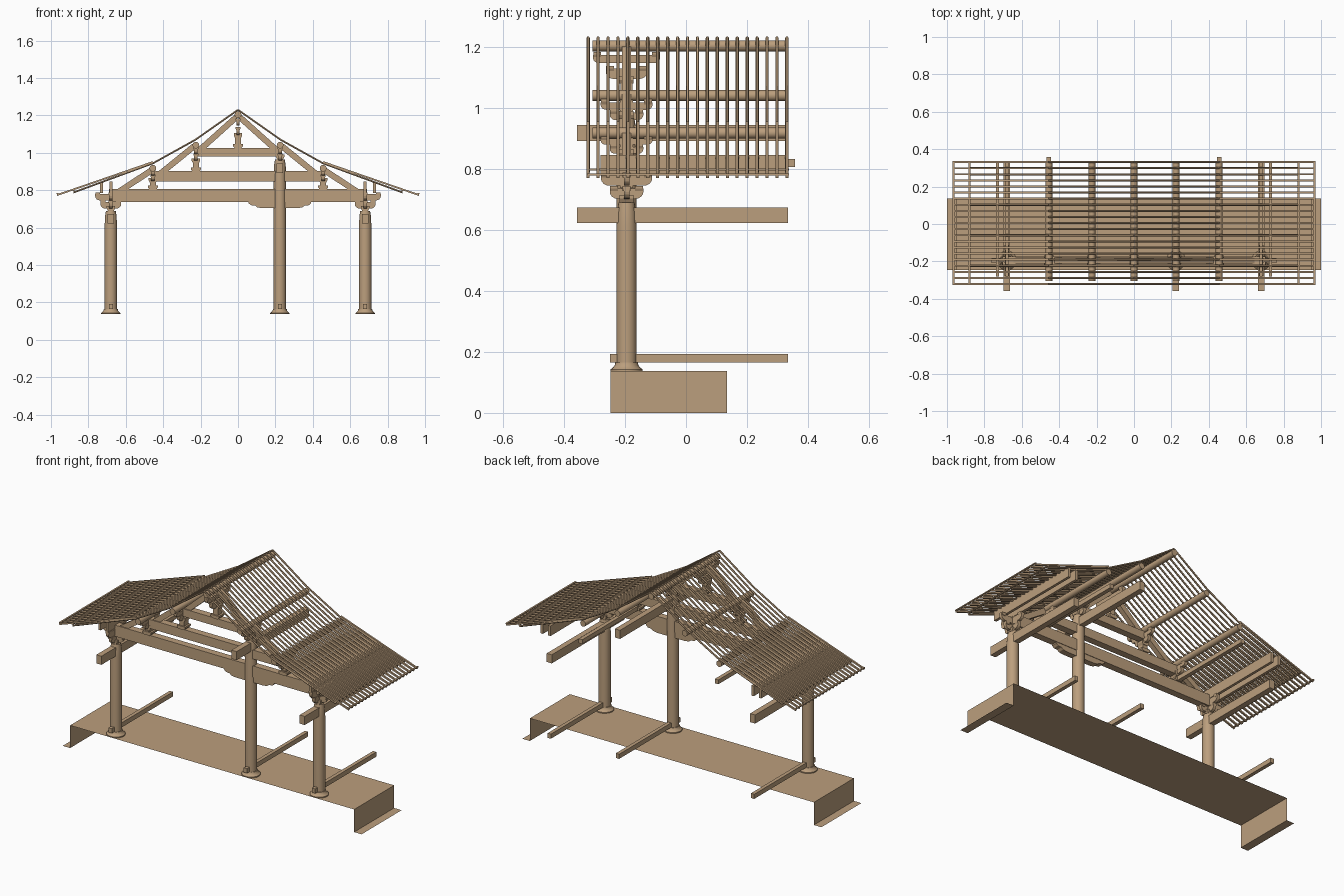
import bpy, bmesh, math
from mathutils import Vector

if "Cube" in bpy.data.objects:
    bpy.data.objects.remove(bpy.data.objects["Cube"])

wood = bpy.data.materials.new("tan wood")
wood.use_nodes = True
TAN = (0.50, 0.345, 0.205, 1)
wood.diffuse_color = TAN
wood.node_tree.nodes["Principled BSDF"].inputs["Base Color"].default_value = TAN

FRAME_Y = -0.195          # plane of the columns and truss
BACK_Y = 0.335            # where the long timbers end
SIDES = ((1, "left"), (-1, "right"))


def finish(name, bm, smooth=False):
    mesh = bpy.data.meshes.new(name)
    bmesh.ops.recalc_face_normals(bm, faces=bm.faces)
    bm.to_mesh(mesh)
    bm.free()
    mesh.materials.append(wood)
    ob = bpy.data.objects.new(name, mesh)
    bpy.context.collection.objects.link(ob)
    if smooth:
        bpy.ops.object.select_all(action='DESELECT')
        ob.select_set(True)
        bpy.context.view_layer.objects.active = ob
        bpy.ops.object.shade_smooth_by_angle(angle=math.radians(35))
    return ob


def add_box(bm, x0, x1, y0, y1, z0, z1):
    vs = bmesh.ops.create_cube(bm, size=1)["verts"]
    for v in vs:
        v.co = Vector((x1 if v.co.x > 0 else x0, y1 if v.co.y > 0 else y0,
                       z1 if v.co.z > 0 else z0))


def box(name, *bounds):
    bm = bmesh.new()
    add_box(bm, *bounds)
    return finish(name, bm)


def add_prism(bm, pts, centre, thick, along):
    """Extrude a (u, z) profile; u runs along x or y."""
    cx, cy, cz = centre
    place = ((lambda u, z: (cx + u, cy - thick / 2, cz + z)) if along == "x"
             else (lambda u, z: (cx - thick / 2, cy + u, cz + z)))
    face = bm.faces.new([bm.verts.new(place(u, z)) for u, z in pts])
    new = bmesh.ops.extrude_face_region(bm, geom=[face])["geom"]
    shift = Vector((0, thick, 0)) if along == "x" else Vector((thick, 0, 0))
    bmesh.ops.translate(bm, vec=shift, verts=[g for g in new if isinstance(g, bmesh.types.BMVert)])


def add_sloped(bm, a, b, y, thick, high):
    """Square timber between two (x, z) points."""
    d = (Vector(b) - Vector(a)).normalized()
    n = Vector((-d.y, d.x)) * high / 2
    a, b = Vector(a), Vector(b)
    add_prism(bm, [a - n, b - n, b + n, a + n], (0, y, 0), thick, "x")


def lathe(name, profile, x, y, seg=20):
    bm = bmesh.new()
    rings = [[bm.verts.new((x + r * math.cos(2 * math.pi * i / seg),
                            y + r * math.sin(2 * math.pi * i / seg), z))
              for i in range(seg)] for r, z in profile]
    for lo, hi in zip(rings, rings[1:]):
        for i in range(seg):
            j = (i + 1) % seg
            bm.faces.new((lo[i], lo[j], hi[j], hi[i]))
    bm.faces.new(rings[0])
    bm.faces.new(rings[-1])
    return finish(name, bm, True)


def round_beam(name, x, z, r, y0, y1):
    bm = bmesh.new()
    vs = bmesh.ops.create_cone(bm, cap_ends=True, segments=16, radius1=r, radius2=r,
                               depth=y1 - y0)["verts"]
    for v in vs:
        v.co = Vector((x + v.co.x, (y0 + y1) / 2 + v.co.z, z + v.co.y))
    return finish(name, bm, True)


def add_block(bm, x, y, z, w, h):
    """Bearing block: square top on a tapered foot."""
    pts = [(-w * .35, 0), (w * .35, 0), (w * .5, h * .5), (w * .5, h), (-w * .5, h), (-w * .5, h * .5)]
    add_prism(bm, pts, (x, y, z), w, "x")


def add_arm(bm, x, y, z, half, h, thick, along):
    """Boat-shaped bracket arm with curved lower corners."""
    curve = [(half - h * .8 * (1 - math.sin(t * math.pi / 8)), h * .65 * (1 - math.cos(t * math.pi / 8)))
             for t in range(5)]
    right = curve + [(half, h)]
    add_prism(bm, right + [(-u, v) for u, v in reversed(right)], (x, y, z), thick, along)


def bracket(name, x, foot, base, tiers, axes="y"):
    """Post, block and stacked arms; a tier is (z, half length, height)."""
    bm = bmesh.new()
    y = FRAME_Y
    if base > foot:
        add_box(bm, x - .016, x + .016, y - .02, y + .02, foot, base)
        add_block(bm, x, y, foot, .055, .02)
    add_block(bm, x, y, base, .045, .025)
    for z, half, h in tiers:
        for along in axes:
            add_arm(bm, x, y, z, half, h, .018, along)
            for s in (-1, 0, 1):
                u = s * (half - .014)
                px, py = (x + u, y) if along == "x" else (x, y + u)
                add_block(bm, px, py, z + h * .75, .026, .017)
    return finish(name, bm)


# Platform: a thin folded sheet with upright ends and small ground flanges
bm = bmesh.new()
fold = [(-1, 0), (-.95, 0), (-.95, .137), (.95, .137), (.95, 0), (1, 0)]
rows = [[bm.verts.new((x, y, z)) for x, z in fold] for y in (-.247, .135)]
for i in range(len(fold) - 1):
    bm.faces.new((rows[0][i], rows[0][i + 1], rows[1][i + 1], rows[1][i]))
finish("platform", bm)

# Columns with stone bases, floor rails and head beams
COLUMNS = (("left", .68, .69), ("right", -.68, .69), ("middle", .224, .965))
for label, x, top in COLUMNS:
    lathe(label + "_column_base", [(.052, .137), (.052, .143), (.046, .148), (.039, .156), (.037, .165)],
          x, FRAME_Y)
    lathe(label + "_column", [(.033, .16), (.033, top - .08), (.031, top - .03), (.026, top)], x, FRAME_Y)
    box(label + "_floor_rail", x - .011, x + .011, -.25, BACK_Y, .165, .193)
    box(label + "_head_beam", x - .017, x + .017, -.358, BACK_Y, top - .068 - (.005 if top > .9 else 0),
        top - .016 - (.005 if top > .9 else 0))

# Truss: three cross beams, each shorter than the one below
for label, x0, x1, z0, z1 in (("lower", -.69, .69, .738, .806), ("middle", -.46, .46, .848, .902),
                              ("upper", -.235, .235, .98, 1.027)):
    box(label + "_cross_beam", x0, x1, FRAME_Y - .021, FRAME_Y + .021, z0, z1)

# Stepped support under the lower cross beam, at the middle column
half = [(.09, 0), (.12, .004), (.132, .014), (.155, .016), (.167, .026), (.167, .04)]
bm = bmesh.new()
add_prism(bm, half + [(-u, v) for u, v in reversed(half)], (.224, FRAME_Y, .704), .036, "x")
finish("beam_corbel", bm)

# Diagonal struts
bm = bmesh.new()
for s, _ in SIDES:
    for a, b in (((.01, 1.19), (.205, 1.015)), ((.235, 1.035), (.42, .885)), ((.465, .905), (.64, .79))):
        add_sloped(bm, (s * a[0], a[1]), (s * b[0], b[1]), FRAME_Y, .03, .032)
finish("diagonal_struts", bm)

# Bracket sets
bracket("ridge_bracket", 0, 1.027, 1.08, [(1.095, .068, .035), (1.147, .11, .026)])
for s, label in SIDES:
    bracket(label + "_upper_bracket", s * .225, .902 if s < 0 else .965, .945 if s < 0 else .965,
            [(.96, .055, .026), (.994, .085, .024)])
    bracket(label + "_lower_bracket", s * .455, .806, .84, [(.85, .055, .022), (.88, .085, .02)])
    bracket(label + "_column_bracket", s * .68, .69, .69, [(.702, .055, .034), (.745, .084, .036)], "xy")

# Purlins, eave planks and tie timbers
round_beam("ridge_purlin", 0, 1.204, .018, -.306, BACK_Y)
for s, label in SIDES:
    round_beam(label + "_upper_purlin", s * .225, 1.041, .018, -.306, BACK_Y)
    round_beam(label + "_lower_purlin", s * .455, .918, .018, -.306, BACK_Y)
    box(label + "_tie_timber", s * .455 - .012, s * .455 + .012, -.22, .358, .807, .833)
    for part, x in (("_wall_plank", .68), ("_eave_plank", .73)):
        box(label + part, s * x - .008, s * x + .008, -.28, BACK_Y, .785, .846)

# Round rafters running down both slopes
rows = [-.321 + i * .0326 for i in range(21)]
curve = bpy.data.curves.new("rafters", 'CURVE')
curve.dimensions = '3D'
curve.bevel_depth = .0055
curve.bevel_resolution = 1
curve.use_fill_caps = True
for s, _ in SIDES:
    for y in rows:
        path = [(0, 1.23), (.228, 1.07), (.455, .944), (.88, .788)]
        spline = curve.splines.new('POLY')
        spline.points.add(len(path) - 1)
        for p, (x, z) in zip(spline.points, path):
            p.co = (s * x, y, z, 1)
curve.materials.append(wood)
rafters = bpy.data.objects.new("rafters", curve)
bpy.context.collection.objects.link(rafters)
bpy.ops.object.select_all(action='DESELECT')
rafters.select_set(True)
bpy.context.view_layer.objects.active = rafters
bpy.ops.object.convert(target='MESH')
bpy.ops.object.shade_smooth_by_angle(angle=math.radians(50))

# Square flying rafters and the battens along the eaves
for s, label in SIDES:
    bm = bmesh.new()
    for y in rows:
        add_sloped(bm, (s * .455, .951), (s * .968, .774), y, .01, .009)
    finish(label + "_flying_rafters", bm)
    bm = bmesh.new()
    for x, z in ((.88, .795), (.966, .779)):
        add_box(bm, s * x - .005, s * x + .005, -.325, .338, z, z + .006)
    finish(label + "_eave_battens", bm)
